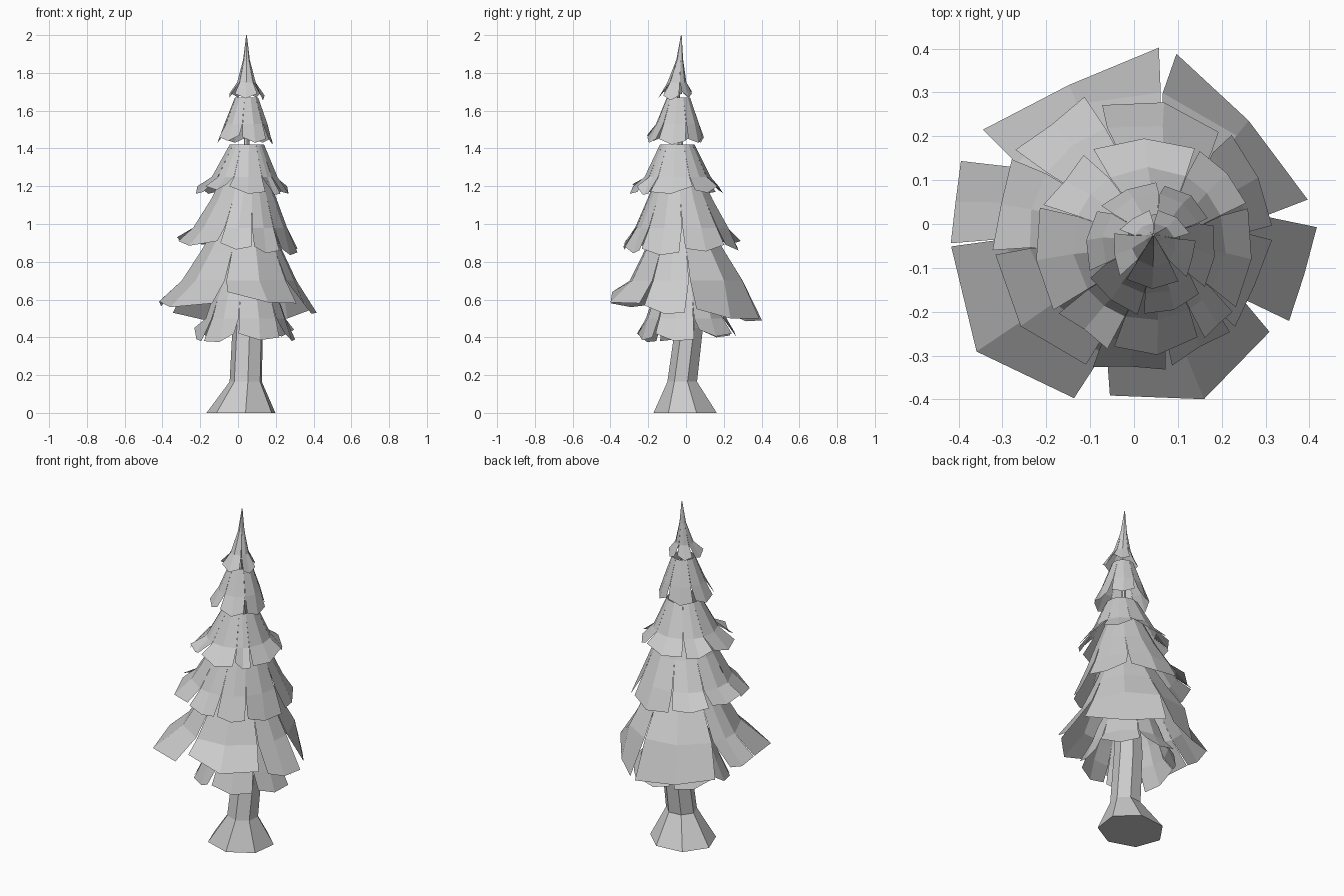
import bpy, bmesh
from math import sin, cos, radians, pi


def finish(bm, name):
    me = bpy.data.meshes.new(name)
    bmesh.ops.remove_doubles(bm, verts=bm.verts, dist=0.0005)
    bm.to_mesh(me)
    bm.free()
    ob = bpy.data.objects.new(name, me)
    bpy.context.collection.objects.link(ob)
    return ob


def polar(c, a, r, z):
    return (c[0] + r * cos(radians(a)), c[1] + r * sin(radians(a)), z)


def trunk(rings, sides=7):
    bm = bmesh.new()
    rows = [[bm.verts.new((x + r * cos(2 * pi * i / sides + .33), y + r * .92 * sin(2 * pi * i / sides + .33), z))
             for i in range(sides)] for z, x, y, r in rings]
    for lo, hi in zip(rows, rows[1:]):
        for i in range(sides):
            j = (i + 1) % sides
            bm.faces.new((lo[i], lo[j], hi[j], hi[i]))
    bm.faces.new(rows[0][::-1])
    bm.faces.new(rows[-1])
    finish(bm, "trunk")


def tier(name, c, rings, panels):
    """Open skirt of drooping panels.
    rings: (z, radius, x, y, split) from the top down;
    panels: start angle, end angle, edge radius, middle radius, start z, end z."""
    bm = bmesh.new()
    n = len(panels)
    for k, (a0, a1, r, rm, z0, z1) in enumerate(panels):
        # shared seams with the neighbouring panels
        s0 = (a0 + panels[k - 1][1] - (360 if k == 0 else 0)) / 2
        s1 = (a1 + panels[(k + 1) % n][0] + (360 if k == n - 1 else 0)) / 2
        rows = []
        for z, rr, x, y, split in rings:
            b0, b1 = s0 + (a0 - s0) * split, s1 + (a1 - s1) * split
            rows.append([bm.verts.new(polar((x, y), a, rr, z)) for a in (b0, (b0 + b1) / 2, b1)])
        rows.append([bm.verts.new(polar(c, a, q, z)) for a, q, z in
                     ((a0, r, z0), ((a0 + a1) / 2, rm, (z0 + z1) / 2 - .025), (a1, r, z1))])
        for hi, lo in zip(rows, rows[1:]):
            for i in (0, 1):
                bm.faces.new((lo[i], lo[i + 1], hi[i + 1], hi[i]))
    finish(bm, name)


# flared trunk, tapering inside the foliage
trunk([(0, .02, 0, .188), (.165, .043, -.018, .088), (.45, .053, .018, .083),
       (1.0, .05, 0, .055), (1.43, .046, -.03, .015), (1.7, .045, -.04, .008)])

# foliage tiers from bottom to top
tier("foliage_1", (.035, .005),
     [(.80, .09, .04, 0, 0), (.60, .18, .04, 0, 0), (.50, .215, .04, 0, .2)],
     [(-38, 8, .27, .26, .42, .39), (14, 62, .27, .25, .44, .42), (68, 112, .27, .26, .43, .43),
      (118, 165, .26, .25, .41, .44), (170, 212, .27, .26, .45, .38), (217, 258, .27, .25, .38, .42),
      (263, 315, .26, .25, .42, .40)])

tier("foliage_2", (0, 0),
     [(1.05, .12, .035, -.02, 0), (.86, .215, .02, -.01, 0), (.70, .305, .005, 0, .15)],
     [(-32, -1, .417, .405, .57, .53), (8, 76, .40, .352, .55, .50), (82, 148, .406, .35, .49, .53),
      (160, 186, .42, .41, .59, .59), (187, 251, .42, .462, .59, .58), (262, 321.5, .395, .43, .64, .58)])

tier("foliage_3", (0, -.02),
     [(1.30, .10, .04, -.035, 0), (1.13, .175, .03, -.03, 0), (.98, .25, .01, -.02, .15)],
     [(-43, -3, .315, .30, .87, .85), (3, 45, .315, .31, .87, .89), (50, 104, .30, .305, .89, .88),
      (110, 145, .33, .31, .91, .92), (149, 187, .325, .31, .93, .93), (189, 250, .32, .335, .91, .91),
      (253, 283, .32, .305, .90, .88), (286, 314, .315, .30, .88, .86)])

tier("foliage_4", (.025, -.05),
     [(1.42, .092, .047, -.047, 0), (1.25, .175, .035, -.045, .1)],
     [(-34, 20, .25, .245, 1.17, 1.20), (23, 60, .25, .25, 1.18, 1.20), (63, 118, .25, .245, 1.20, 1.18),
      (124, 158, .25, .235, 1.17, 1.20), (160, 215, .255, .25, 1.20, 1.17), (218, 250, .25, .235, 1.20, 1.21),
      (253, 300, .24, .25, 1.20, 1.17), (303, 323, .25, .245, 1.20, 1.16)])

tier("foliage_5", (.04, -.055),
     [(1.67, .062, .045, -.04, 0), (1.53, .115, .042, -.045, .1)],
     [(-36, 20, .15, .145, 1.45, 1.44), (28, 78, .145, .15, 1.45, 1.46), (86, 140, .15, .145, 1.46, 1.45),
      (146, 200, .15, .15, 1.46, 1.45), (206, 258, .155, .15, 1.46, 1.47), (264, 316, .15, .15, 1.46, 1.45)])

tier("treetop", (.045, -.058),
     [(2.0, .002, .045, -.025, 0), (1.87, .018, .045, -.033, 0), (1.75, .05, .045, -.048, .1)],
     [(-40, 12, .098, .09, 1.68, 1.68), (24, 84, .09, .09, 1.70, 1.69), (96, 150, .09, .085, 1.70, 1.69),
      (158, 218, .098, .09, 1.69, 1.70), (228, 308, .092, .09, 1.69, 1.69)])
